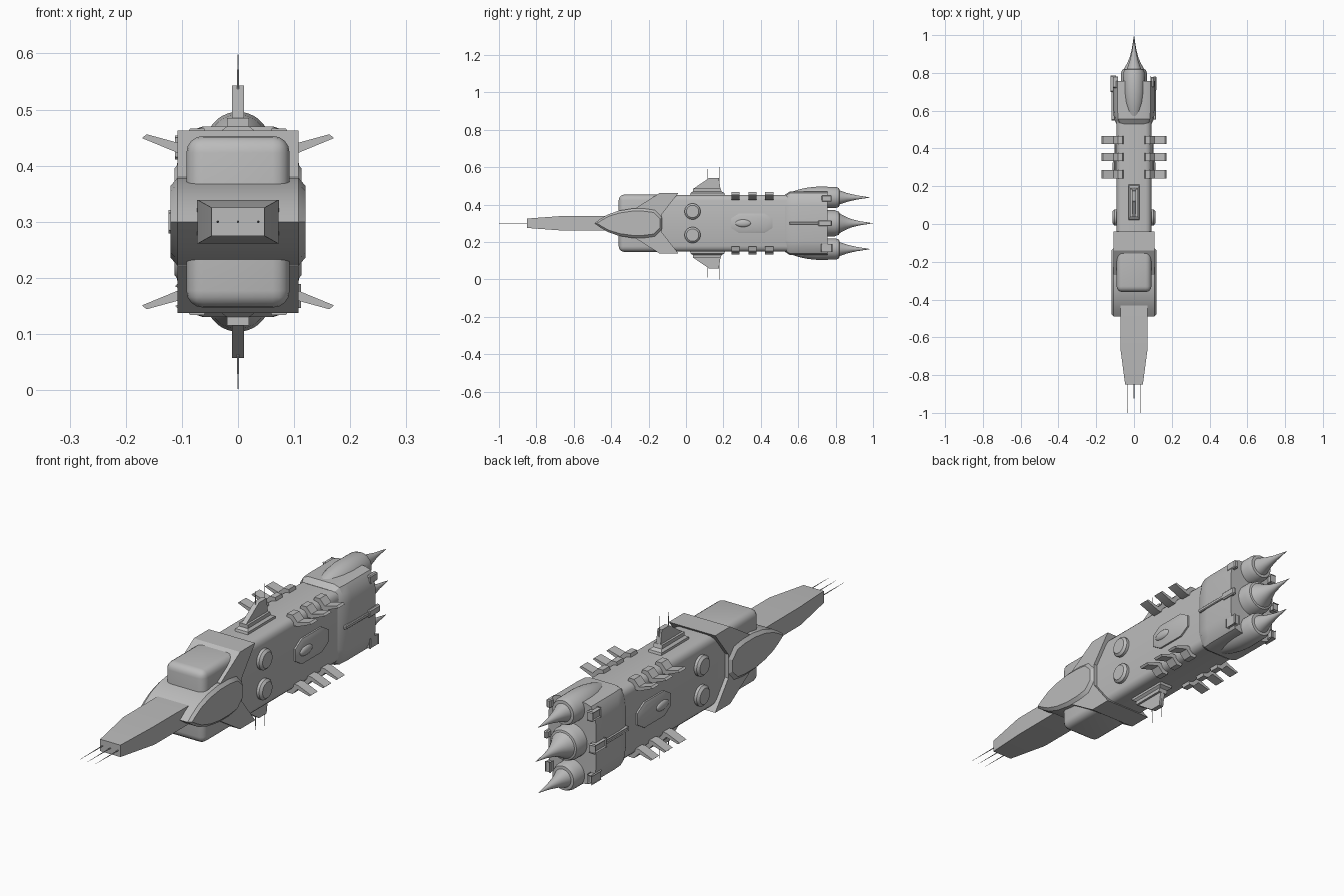
import bpy, bmesh, math
from mathutils import Matrix

if "Cube" in bpy.data.objects:
    bpy.data.objects.remove(bpy.data.objects["Cube"])

ZC = 0.3  # the ship is mirrored about this height
grey = bpy.data.materials.new("hull grey")
grey.diffuse_color = (0.5, 0.5, 0.5, 1)
grey.use_nodes = True
grey.node_tree.nodes["Principled BSDF"].inputs["Base Color"].default_value = grey.diffuse_color


def finish(name, bm):
    bmesh.ops.recalc_face_normals(bm, faces=bm.faces)
    me = bpy.data.meshes.new(name)
    bm.to_mesh(me)
    bm.free()
    ob = bpy.data.objects.new(name, me)
    ob.location.z = ZC
    me.materials.append(grey)
    bpy.context.collection.objects.link(ob)
    return ob


def loft(name, rings, sx=1, sz=1):
    """Skin a row of equal-length rings and cap both ends."""
    bm = bmesh.new()
    rows = [[bm.verts.new((x * sx, y, z * sz)) for x, y, z in r] for r in rings]
    n = len(rows[0])
    for a, b in zip(rows, rows[1:]):
        for i in range(n):
            j = (i + 1) % n
            bm.faces.new((a[i], a[j], b[j], b[i]))
    bm.faces.new(rows[0])
    bm.faces.new(rows[-1])
    return finish(name, bm)


def slab(name, pts, x0, x1, sx=1, sz=1):
    """(y, z) outline extruded along x."""
    return loft(name, [[(x, y, z) for y, z in pts] for x in (x0, x1)], sx, sz)


def lathe(name, prof, x=0, y=0, z=0, axis='Y', n=24, sx=1, sz=1):
    """(distance, radius) profile turned about an axis."""
    rings = []
    for d, r in prof:
        ring = []
        for i in range(n):
            a = 2 * math.pi * (i + 0.5) / n
            c, s = r * math.cos(a), r * math.sin(a)
            ring.append({'Y': (x + c, y + d, z + s), 'X': (x + d, y + c, z + s),
                         'Z': (x + c, y + s, z + d)}[axis])
        rings.append(ring)
    return loft(name, rings, sx, sz)


def box(name, x0, x1, y0, y1, z0, z1, bev=0, seg=3, along_y=False, sx=1, sz=1):
    bm = bmesh.new()
    bmesh.ops.create_cube(bm, size=1)
    for v in bm.verts:
        v.co.x = sx * (x1 if v.co.x > 0 else x0)
        v.co.y = y1 if v.co.y > 0 else y0
        v.co.z = sz * (z1 if v.co.z > 0 else z0)
    if bev:
        es = [e for e in bm.edges if not along_y or
              abs(e.verts[0].co.y - e.verts[1].co.y) > 1e-4]
        bmesh.ops.bevel(bm, geom=es, offset=bev, segments=seg, profile=0.5, affect='EDGES')
    return finish(name, bm)


def mirrored(pts):
    """Close a half outline given for z > 0 by mirroring it below."""
    return pts + [(a, -b) for a, b in reversed(pts) if abs(b) > 1e-6]


# main hull and rounded head block
box("main_hull", -0.092, 0.092, -0.12, 0.57, -0.152, 0.152, 0.03, 3, True)
box("head_block", -0.092, 0.092, -0.36, -0.05, -0.153, 0.153, 0.03, 4)

# chevron collar behind the head
slab("collar", mirrored([(-0.27, 0.08), (-0.14, 0.1625), (-0.04, 0.1625), (-0.128, 0.05)]),
     -0.108, 0.108)

# lens-shaped mid body with bevelled side faces
lens = mirrored([(-0.49, 0.0), (-0.46, 0.022), (-0.42, 0.046), (-0.36, 0.067), (-0.29, 0.078),
                 (-0.22, 0.078), (-0.165, 0.07), (-0.128, 0.03)])
loft("mid_body", [[(x, -0.29 + (y + 0.29) * k, z * (k - (1 - k) * 1.5)) for y, z in lens]
                  for x, k in ((-0.12, 0.93), (-0.108, 1), (0.108, 1), (0.12, 0.93))])

# tapered nose
loft("nose", [[(-w, y, -h), (w, y, -h), (w, y, h), (-w, y, h)] for y, w, h in
              ((-0.85, 0.047, 0.025), (-0.66, 0.072, 0.039), (-0.35, 0.073, 0.039))])
for x in (-0.036, 0, 0.036):
    lathe("nose_needle", [(-1.0, 0.0004), (-0.92, 0.0015), (-0.84, 0.0025)], x=x, n=8)

# rear hull, flaring out from the main hull
sec = [(0.11, 0.095), (0.103, 0.135), (0.087, 0.162), (0.062, 0.17)]
sec = sec + [(-x, z) for x, z in reversed(sec)]
sec = sec + [(x, -z) for x, z in reversed(sec)]
loft("rear_hull", [[(x * k, y, z * m) for x, z in sec] for y, k, m in
                   ((0.53, 0.84, 0.9), (0.555, 0.96, 1), (0.60, 1, 1), (0.757, 1, 1))])

# centre engine
lathe("centre_engine", [(0.68, 0.07), (0.795, 0.07), (0.818, 0.062), (0.82, 0.054),
                        (0.85, 0.037), (0.885, 0.022), (0.93, 0.011), (1.0, 0.0004)], n=32)

for sz in (1, -1):
    # upper and lower engines with streamlined nacelles
    lathe("outer_engine", [(0.55, 0.025), (0.60, 0.042), (0.65, 0.053), (0.70, 0.058),
                           (0.80, 0.057), (0.819, 0.05), (0.82, 0.038), (0.86, 0.024),
                           (0.91, 0.012), (0.985, 0.0004)], z=0.138, n=32, sz=sz)
    # dorsal / ventral fin on a plinth, with two aerials
    loft("fin_plinth", [[(-w, a, z), (w, a, z), (w, b, z), (-w, b, z)] for w, a, b, z in
                        ((0.03, 0.02, 0.21, 0.145), (0.03, 0.025, 0.205, 0.162),
                         (0.02, 0.037, 0.19, 0.17), (0.02, 0.037, 0.185, 0.185))], sz=sz)
    slab("fin", [(0.037, 0.175), (0.04, 0.185), (0.125, 0.243), (0.175, 0.243),
                 (0.185, 0.18)], -0.0105, 0.0105, sz=sz)
    for y in (0.117, 0.178):
        lathe("fin_aerial", [(0.2, 0.0025), (0.27, 0.0015), (0.3, 0.0004)], y=y,
              axis='Z', n=8, sz=sz)

    for sx in (1, -1):
        # bent ribs gripping the hull edges
        rib = [(0.055, 0.148), (0.06, 0.166), (0.085, 0.166), (0.108, 0.141), (0.163, 0.156),
               (0.171, 0.149), (0.108, 0.123), (0.08, 0.123)]
        for y in (0.264, 0.355, 0.445):
            loft("rib", [[(x, y + d, z) for x, z in rib] for d in (-0.022, 0.022)], sx, sz)
        # round side ports
        lathe("side_port", [(0.08, 0.043), (0.104, 0.043), (0.113, 0.033)], y=0.035, z=0.063,
              axis='X', sx=sx, sz=sz)
        # small lugs on the rear corners
        box("rear_lug", 0.088, 0.108, 0.725, 0.778, 0.115, 0.15, 0.004, 1, sx=sx, sz=sz)

hatch = mirrored([(0.24, 0.025), (0.285, 0.053), (0.418, 0.053), (0.463, 0.025)])
for sx in (1, -1):
    # side hatch with a bubble
    loft("side_hatch", [[(x, 0.352 + (y - 0.352) * k, z * m) for y, z in hatch] for x, k, m in
                        ((0.085, 1, 1), (0.099, 1, 1), (0.104, 0.88, 0.75))], sx)
    bm = bmesh.new()
    bmesh.ops.create_uvsphere(bm, u_segments=20, v_segments=10, radius=1,
                              matrix=Matrix.Translation((sx * 0.103, 0.305, 0)) @
                              Matrix.Diagonal((0.011, 0.042, 0.02, 1)))
    finish("hatch_bubble", bm)
    # rear side rail with a thicker end
    box("side_rail", 0.1, 0.116, 0.552, 0.76, -0.008, 0.008, 0.003, 1, sx=sx)
    box("rail_end", 0.1, 0.119, 0.705, 0.781, -0.016, 0.016, 0.005, 1, sx=sx)

# smooth curved parts, keep hard edges
for ob in bpy.context.scene.objects:
    ob.select_set(True)
    bpy.context.view_layer.objects.active = ob
bpy.ops.object.shade_smooth_by_angle(angle=math.radians(30))
